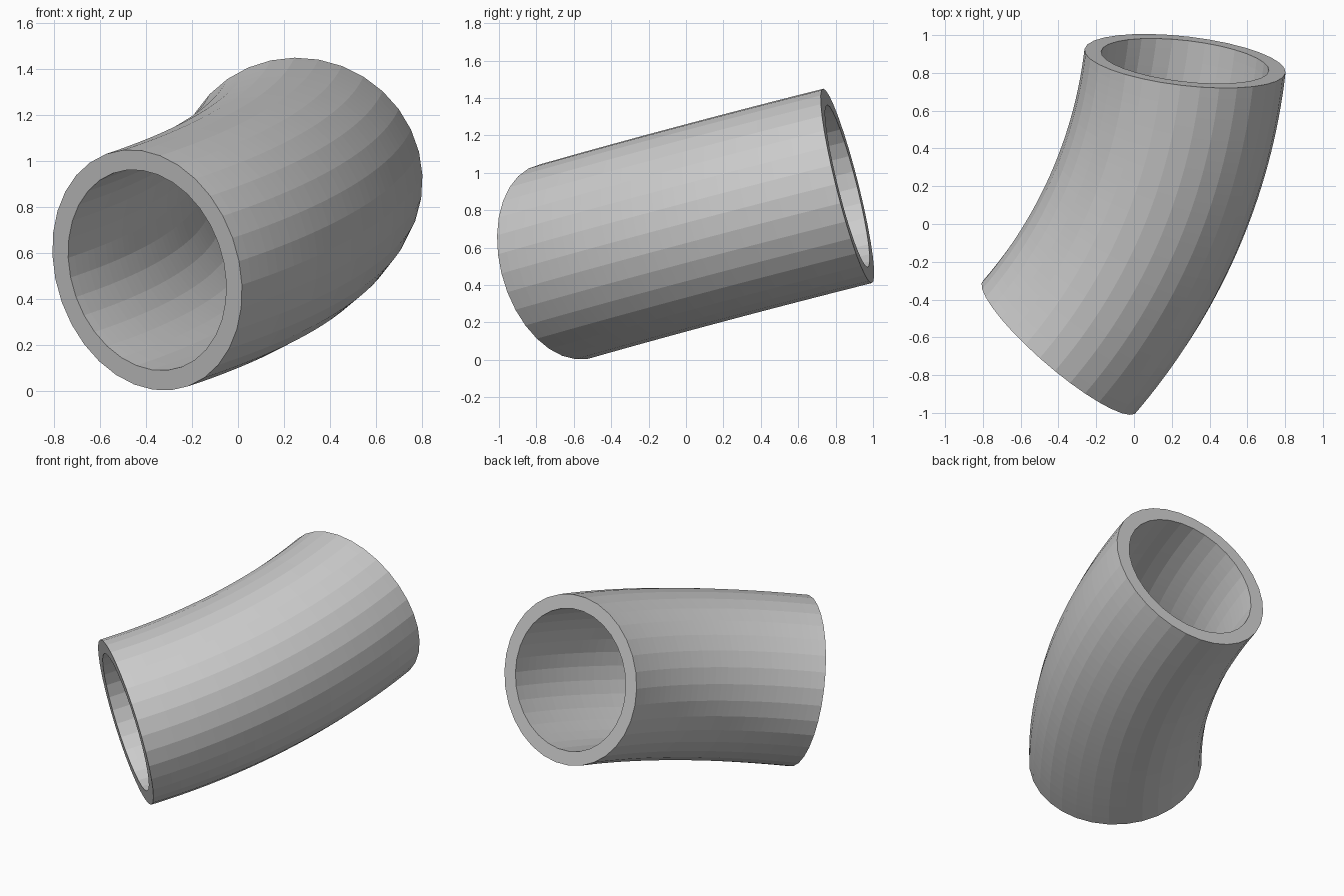
import bpy
import bmesh
from math import cos, sin, pi, radians
from mathutils import Vector

cube = bpy.data.objects.get("Cube")
if cube:
    bpy.data.objects.remove(cube, do_unlink=True)

SIDES, STEPS = 32, 32
OUTER, INNER = 0.536, 0.447
ANGLE = radians(33.3)

# Bend frame from the two end centres and the bend axis
start = Vector((-0.395, -0.65, 0.526))
end = Vector((0.27, 0.863, 0.93))
chord = (end - start).normalized()
axis = Vector((-0.044, -0.237, 0.97))
axis = (axis - chord * axis.dot(chord)).normalized()
outward = chord.cross(axis)
bend = (end - start).length / (2 * sin(ANGLE / 2))
centre = (start + end) / 2 - outward * bend * cos(ANGLE / 2)


def ring(bm, turn, radius):
    """Circle of vertices around the bend path."""
    radial = outward * cos(turn) + chord * sin(turn)
    verts = []
    for i in range(SIDES):
        a = 2 * pi * i / SIDES
        verts.append(bm.verts.new(
            centre + radial * (bend + radius * cos(a)) + axis * radius * sin(a)))
    return verts


def bridge(bm, a, b):
    """Quads between two matching rings."""
    for i in range(SIDES):
        j = (i + 1) % SIDES
        bm.faces.new((a[i], a[j], b[j], b[i]))


# Hollow pipe: outer wall, then back along the bore, closed into a loop
bm = bmesh.new()
turns = [ANGLE * (k / STEPS - 0.5) for k in range(STEPS + 1)]
rings = [ring(bm, t, OUTER) for t in turns]
rings += [ring(bm, t, INNER) for t in reversed(turns)]
for k, current in enumerate(rings):
    bridge(bm, current, rings[(k + 1) % len(rings)])
bmesh.ops.recalc_face_normals(bm, faces=bm.faces)

mesh = bpy.data.meshes.new("pipe_elbow")
bm.to_mesh(mesh)
bm.free()
pipe = bpy.data.objects.new("pipe_elbow", mesh)
bpy.context.collection.objects.link(pipe)
